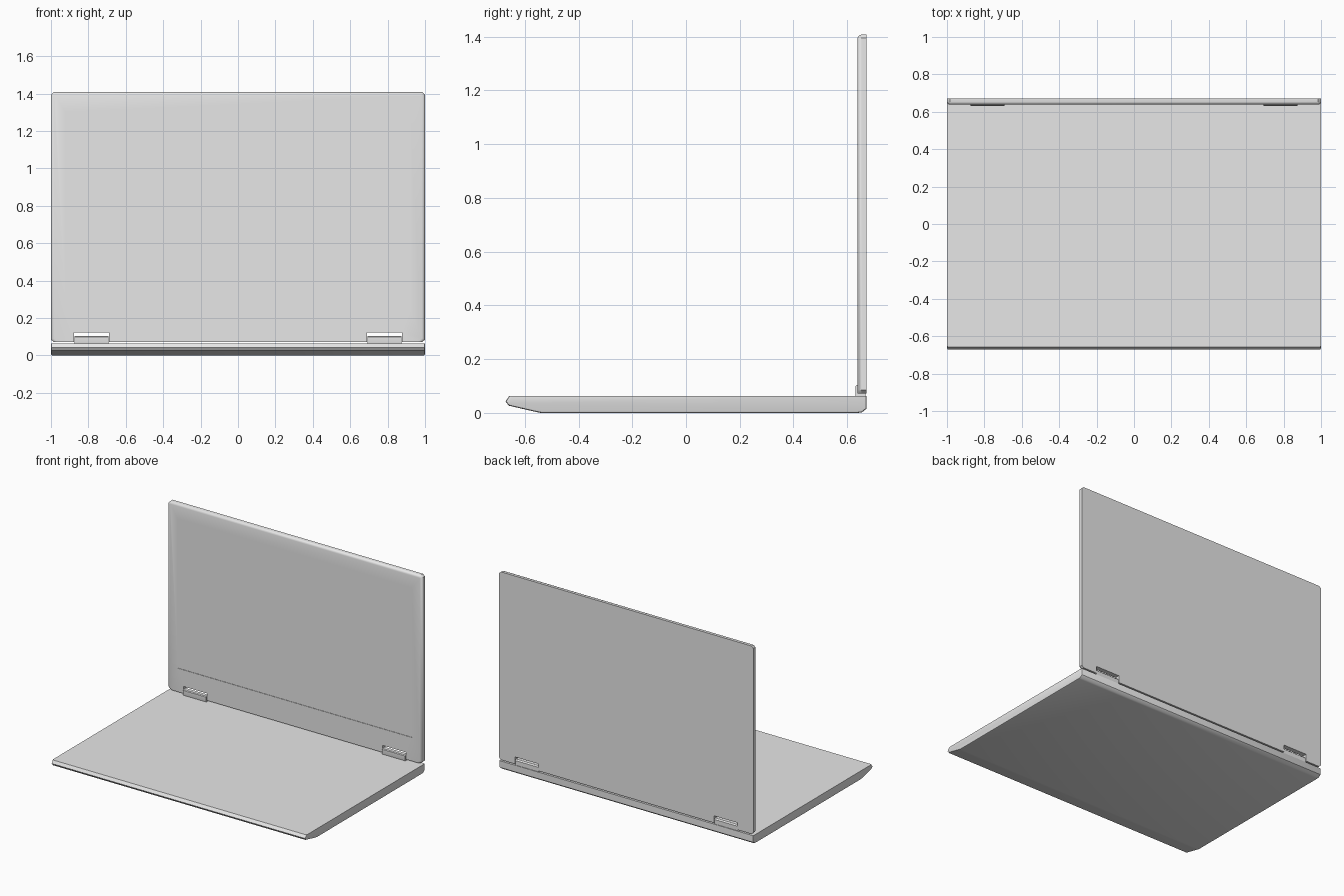
import bpy, bmesh
from math import radians

if "Cube" in bpy.data.objects:
    bpy.data.objects.remove(bpy.data.objects["Cube"], do_unlink=True)

grey = bpy.data.materials.new("plain_grey")
grey.use_nodes = True
colour = (0.8, 0.8, 0.8, 1)
grey.diffuse_color = colour
grey.node_tree.nodes["Principled BSDF"].inputs["Base Color"].default_value = colour


def prism(name, points, axis, start, end, edge_rule=None, width=0.0, segments=3):
    """Extrude a profile along x or y, then bevel the edges picked by a rule."""
    def place(p, d):
        return (d, p[0], p[1]) if axis == "x" else (p[0], d, p[1])
    bm = bmesh.new()
    face = bm.faces.new([bm.verts.new(place(p, start)) for p in points])
    new = bmesh.ops.extrude_face_region(bm, geom=[face])["geom"]
    for v in new:
        if isinstance(v, bmesh.types.BMVert):
            v.co["xyz".index(axis)] = end
    bmesh.ops.recalc_face_normals(bm, faces=bm.faces)
    if edge_rule:
        edges = [e for e in bm.edges if edge_rule(*[v.co for v in e.verts])]
        bmesh.ops.bevel(bm, geom=edges, offset=width, segments=segments,
                        profile=0.5, affect="EDGES", clamp_overlap=True)
    mesh = bpy.data.meshes.new(name)
    bm.to_mesh(mesh)
    bm.free()
    obj = bpy.data.objects.new(name, mesh)
    bpy.context.collection.objects.link(obj)
    mesh.materials.append(grey)
    return obj


def smooth(obj):
    bpy.ops.object.select_all(action="DESELECT")
    obj.select_set(True)
    bpy.context.view_layer.objects.active = obj
    bpy.ops.object.shade_smooth_by_angle(angle=radians(35))


# Keyboard base: thin slab with a tapered front underside
base_profile = [(-0.672, 0.043), (-0.658, 0.063), (0.672, 0.063), (0.672, 0.016),
                (0.655, 0.002), (0.64, 0), (-0.54, 0), (-0.56, 0.004), (-0.66, 0.027)]
base = prism("base", base_profile, "x", -1, 1,
             lambda a, b: a.x == b.x and min(a.z, b.z) < 0.06, 0.008, 2)
smooth(base)

# Lid outline: chamfered corners and two hinge notches in the lower edge
half = [(0.69, 0.072), (0.69, 0.122), (0.876, 0.122), (0.876, 0.072),
        (0.985, 0.072), (1, 0.085), (1, 1.395), (0.985, 1.408)]
outline = half + [(-x, z) for x, z in reversed(half)]


def lid_edge(a, b):
    outer = abs(a.x) > 0.9 and abs(b.x) > 0.9
    return a.y == b.y and a.y < 0.65 and outer


lid = prism("lid", outline, "y", 0.638, 0.672, lid_edge, 0.016)

# Shallow screen recess
cutter = prism("screen_cutter", [(-0.92, 0.24), (0.92, 0.24), (0.92, 1.3), (-0.92, 1.3)],
               "y", 0.6, 0.641)
cutter.hide_render = True
recess = lid.modifiers.new("screen_recess", "BOOLEAN")
recess.operation = "DIFFERENCE"
recess.solver = "EXACT"
recess.object = cutter
bpy.context.view_layer.objects.active = lid
bpy.ops.object.modifier_apply(modifier=recess.name)
bpy.data.objects.remove(cutter, do_unlink=True)
smooth(lid)

# Hinges seated in the notches
hinge_profile = [(0.632, 0.062), (0.63, 0.07), (0.63, 0.098), (0.635, 0.103),
                 (0.66, 0.103), (0.668, 0.095), (0.668, 0.062)]
for side, name in ((1, "left_hinge"), (-1, "right_hinge")):
    smooth(prism(name, hinge_profile, "x", side * 0.692, side * 0.874))
